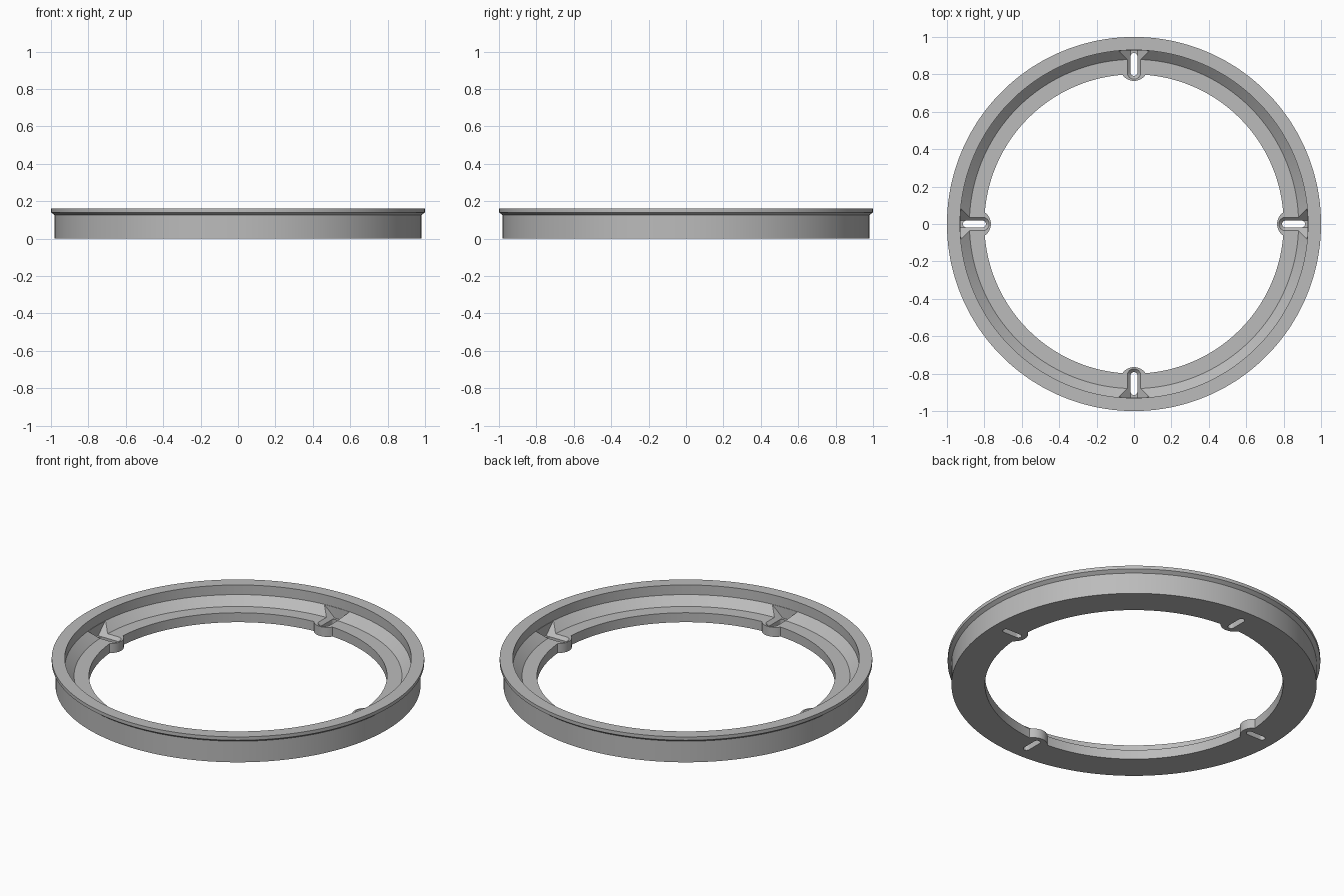
import bpy, bmesh
from math import sin, cos, pi, radians, sqrt
from mathutils import Matrix, Vector

cube = bpy.data.objects.get("Cube")
if cube:
    bpy.data.objects.remove(cube, do_unlink=True)

SEG = 192       # steps round the ring
LEDGE = 0.056   # height of the inner ledge
WALL = 0.93     # radius of the inner wall

grey = bpy.data.materials.new("plain grey")
grey.use_nodes = True
colour = (0.5, 0.5, 0.5, 1)
grey.diffuse_color = colour
grey.node_tree.nodes["Principled BSDF"].inputs["Base Color"].default_value = colour


def add_object(name, bm):
    bmesh.ops.recalc_face_normals(bm, faces=bm.faces)
    mesh = bpy.data.meshes.new(name)
    bm.to_mesh(mesh)
    bm.free()
    mesh.materials.append(grey)
    obj = bpy.data.objects.new(name, mesh)
    bpy.context.collection.objects.link(obj)
    return obj


def lathe(name, profile):
    """Revolve a closed (radius, height) profile about z."""
    bm = bmesh.new()
    rings = []
    for i in range(SEG):
        a = 2 * pi * (i + 0.5) / SEG
        rings.append([bm.verts.new((r * cos(a), r * sin(a), z)) for r, z in profile])
    n = len(profile)
    for i in range(SEG):
        p, q = rings[i], rings[(i + 1) % SEG]
        for k in range(n):
            bm.faces.new((p[k], q[k], q[(k + 1) % n], p[(k + 1) % n]))
    return add_object(name, bm)


def arc(cy, radius, z, start, end, steps=20):
    angles = [start + (end - start) * i / steps for i in range(steps + 1)]
    return [Vector((radius * cos(a), cy + radius * sin(a), z)) for a in angles]


def wall_arc(half_width, z, steps=10):
    """Points along the inner wall, for a cutter that stops there."""
    xs = [half_width * (2 * i / steps - 1) for i in range(steps + 1)]
    return [Vector((x, sqrt((WALL - 0.0003) ** 2 - x * x), z)) for x in xs]


def hulls_round(name, points):
    """Four copies of a convex solid, a quarter turn apart."""
    bm = bmesh.new()
    for k in range(4):
        turn = Matrix.Rotation(k * pi / 2, 3, 'Z')
        verts = [bm.verts.new(turn @ p) for p in points]
        result = bmesh.ops.convex_hull(bm, input=verts)
        spare = {g for g in result["geom_interior"] + result["geom_unused"]
                 if isinstance(g, bmesh.types.BMVert)}
        bmesh.ops.delete(bm, geom=list(spare), context='VERTS')
    bmesh.ops.dissolve_limit(bm, angle_limit=0.001, verts=bm.verts, edges=bm.edges)
    obj = add_object(name, bm)
    obj.hide_render = True
    return obj


def combine(target, tool, operation):
    mod = target.modifiers.new(tool.name, 'BOOLEAN')
    mod.operation = operation
    mod.solver = 'EXACT'
    mod.object = tool
    bpy.context.view_layer.objects.active = target
    bpy.ops.object.modifier_apply(modifier=mod.name)
    bpy.data.objects.remove(tool, do_unlink=True)


# Ring with a lipped rim, inner bevel and ledge
ring = lathe("mounting_ring", [
    (0.80, 0), (0.98, 0), (0.98, 0.125), (1.0, 0.14), (1.0, 0.16),
    (WALL, 0.16), (WALL, 0.103), (0.88, LEDGE), (0.80, LEDGE)])

# Rounded screw lugs on the inside
lugs = hulls_round("screw_lugs", [
    p for z in (0, LEDGE) for p in arc(0.84, 0.075, z, 0, 2 * pi, 48)])
combine(ring, lugs, 'UNION')

# Countersunk grooves with sloping sides, ending at the inner wall
groove_points = []
for z in (0.038, 0.102):
    w = 0.018 + z - 0.038
    groove_points += arc(0.81, w, z, pi, 2 * pi) + wall_arc(w, z)
combine(ring, hulls_round("countersinks", groove_points), 'DIFFERENCE')

# Slots through the floor
slot_points = []
for z in (-0.02, 0.05):
    slot_points += arc(0.81, 0.018, z, pi, 2 * pi) + arc(0.897, 0.018, z, 0, pi)
combine(ring, hulls_round("slots", slot_points), 'DIFFERENCE')

bpy.ops.object.select_all(action='DESELECT')
ring.select_set(True)
bpy.context.view_layer.objects.active = ring
bpy.ops.object.shade_smooth_by_angle(angle=radians(25))
